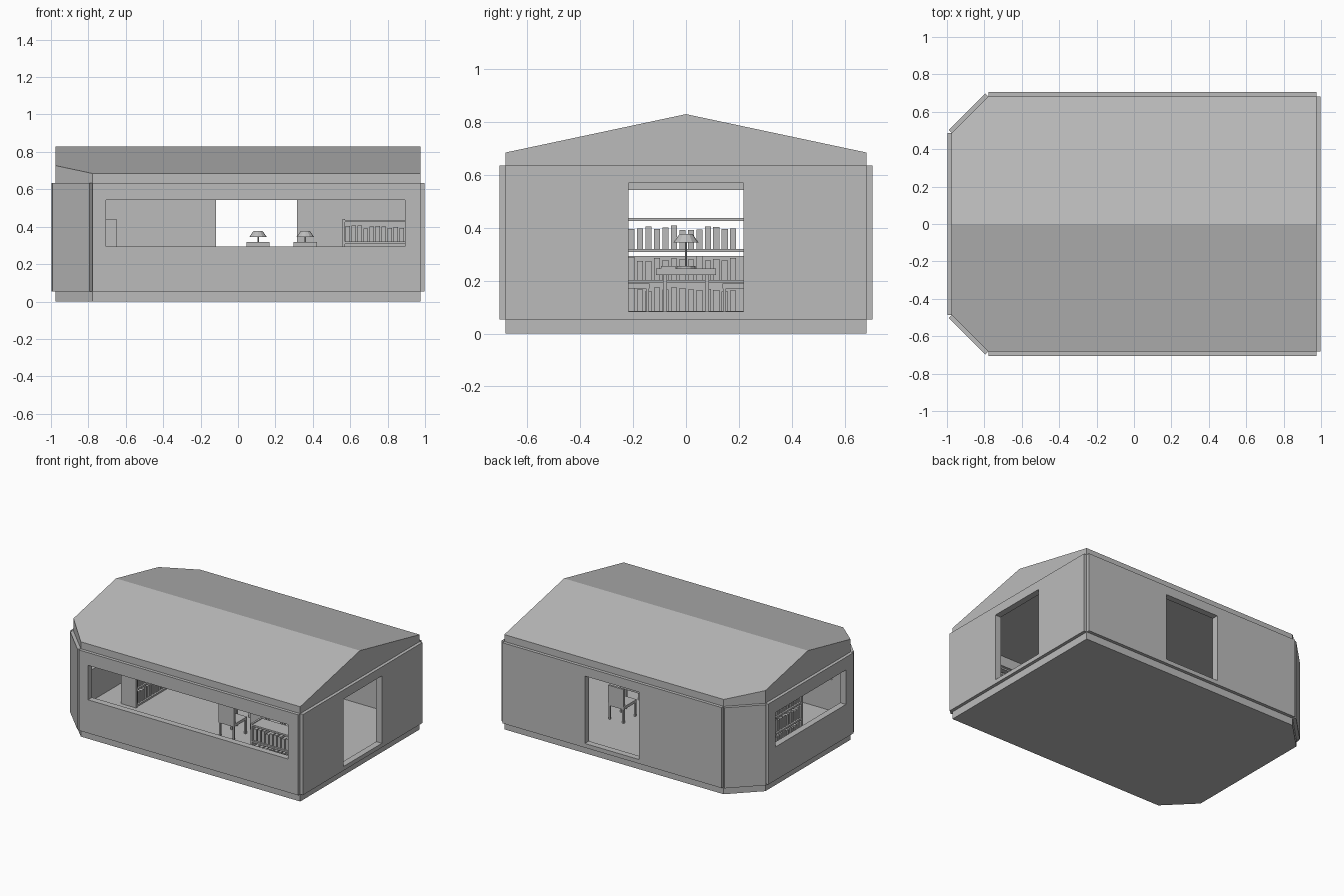
import bpy, bmesh, math, random
from mathutils import Vector, Matrix

if "Cube" in bpy.data.objects:
    bpy.data.objects.remove(bpy.data.objects["Cube"])

random.seed(4)
GREY = bpy.data.materials.new("plain grey")
GREY.diffuse_color = (0.5, 0.5, 0.5, 1)
GREY.use_nodes = True
GREY.node_tree.nodes["Principled BSDF"].inputs["Base Color"].default_value = GREY.diffuse_color


def finish(name, bm):
    bmesh.ops.recalc_face_normals(bm, faces=bm.faces[:])
    me = bpy.data.meshes.new(name)
    bm.to_mesh(me)
    bm.free()
    me.materials.append(GREY)
    ob = bpy.data.objects.new(name, me)
    bpy.context.collection.objects.link(ob)
    return ob


def box(bm, x0, x1, y0, y1, z0, z1):
    m = Matrix.Translation(((x0 + x1) / 2, (y0 + y1) / 2, (z0 + z1) / 2))
    m = m @ Matrix.Diagonal((x1 - x0, y1 - y0, z1 - z0, 1))
    return bmesh.ops.create_cube(bm, size=1, matrix=m)["verts"]


def cone(bm, x, y, z0, z1, r0, r1, sides=12):
    bmesh.ops.create_cone(bm, cap_ends=True, segments=sides, radius1=r0, radius2=r1,
                          depth=z1 - z0, matrix=Matrix.Translation((x, y, (z0 + z1) / 2)))


def extrude(bm, faces, vec):
    new = bmesh.ops.extrude_face_region(bm, geom=faces, use_keep_orig=True)["geom"]
    bmesh.ops.translate(bm, vec=vec, verts=[g for g in new if isinstance(g, bmesh.types.BMVert)])


# Plan outline shared by the floor, the walls and the roof
X, Y, CUT = 0.975, 0.682, 0.196
PLAN = [(X, -Y), (X, Y), (-X + CUT, Y), (-X, Y - CUT), (-X, -Y + CUT), (-X + CUT, -Y)]
FLOOR, WALL0, WALL1, T = 0.07, 0.053, 0.635, 0.046

# Floor slab
bm = bmesh.new()
f = bm.faces.new([bm.verts.new((x, y, 0)) for x, y in PLAN])
extrude(bm, [f], (0, 0, FLOOR))
finish("floor_slab", bm)

# Gabled roof: a prism whose two corners are cut off
bm = bmesh.new()
gable = [(-Y, 0.615), (Y, 0.615), (Y, 0.685), (0, 0.83), (-Y, 0.685)]
f = bm.faces.new([bm.verts.new((-X, y, z)) for y, z in gable])
extrude(bm, [f], (2 * X, 0, 0))
for s in (1, -1):
    cut = bmesh.ops.bisect_plane(bm, geom=bm.verts[:] + bm.edges[:] + bm.faces[:],
                                 plane_co=(-X + CUT, s * Y, 0), plane_no=(-1, s, 0),
                                 clear_outer=True)["geom_cut"]
    bmesh.ops.contextual_create(bm, geom=[e for e in cut if isinstance(e, bmesh.types.BMEdge)])
finish("roof", bm)


# Walls stand centred on the plan edges, optionally with an opening
def wall(name, a, b, hole=None):
    a, b = Vector((*a, 0)), Vector((*b, 0))
    d = (b - a).normalized()
    n = Vector((d.y, -d.x, 0))
    length = (b - a).length
    bm = bmesh.new()

    def ring(s0, s1, z0, z1):
        return [bm.verts.new(a + d * s - n * T / 2 + Vector((0, 0, z)))
                for s, z in ((s0, z0), (s1, z0), (s1, z1), (s0, z1))]
    outer = ring(0, length, WALL0, WALL1)
    if hole:
        inner = ring(*hole)
        faces = [bm.faces.new((outer[i], outer[(i + 1) % 4], inner[(i + 1) % 4], inner[i]))
                 for i in range(4)]
    else:
        faces = [bm.faces.new(outer)]
    extrude(bm, faces, n * T)
    ob = finish(name, bm)
    # merge the flat faces around the opening
    mod = ob.modifiers.new("flat", "DECIMATE")
    mod.decimate_type = "DISSOLVE"
    mod.angle_limit = math.radians(1)


DOOR, WIN = (0.083, 0.57), (0.294, 0.543)
wall("right_wall", PLAN[0], PLAN[1], (Y - 0.218, Y + 0.218, *DOOR))
wall("back_wall", PLAN[1], PLAN[2], (X - 0.315, X + 0.118, *DOOR))
wall("back_corner_wall", PLAN[2], PLAN[3])
side = 2 * (Y - CUT)
wall("left_wall", PLAN[3], PLAN[4], (0.085, side - 0.085, *WIN))
wall("front_corner_wall", PLAN[4], PLAN[5])
wall("front_wall", PLAN[5], PLAN[0], (-0.705 + X - CUT, 0.892 + X - CUT, *WIN))


# Open-backed bookshelf, built along x and then turned into place
def bookshelf(name, length, place):
    depth, pitch, h = 0.12, 0.117, 0.012
    bm, books = bmesh.new(), bmesh.new()
    for x in (0, length - 0.014):
        box(bm, x, x + 0.014, 0, depth, FLOOR, 0.442)
    for i in range(4):
        top = 0.086 + i * pitch
        box(bm, 0.014, length - 0.014, 0, depth, top - h, top)
        x = 0.018
        while i < 3 and x < length - 0.042:
            box(books, x, x + 0.023, 0.012, depth - 0.012, top, top + random.uniform(0.07, 0.09))
            x += 0.032
    for part, mesh in (("frame", bm), ("books", books)):
        bmesh.ops.transform(mesh, matrix=place, verts=mesh.verts[:])
        finish(f"{name}_{part}", mesh)


bookshelf("front_bookshelf", 0.39, Matrix.Translation((0.558, -0.655, 0)))
bookshelf("left_bookshelf", 0.47,
          Matrix.Translation((-0.65, -0.235, 0)) @ Matrix.Rotation(math.pi / 2, 4, "Z"))


# Reading places: table, lamp, open book and two chairs
def legs(bm, x, y, dx, dy, r, top):
    for sx in (-1, 1):
        for sy in (-1, 1):
            cx, cy = x + sx * dx, y + sy * dy
            box(bm, cx - r, cx + r, cy - r, cy + r, FLOOR, top)


for i, cx in enumerate((0.107, 0.36), 1):
    bm = bmesh.new()
    box(bm, cx - 0.085, cx + 0.085, -0.113, 0.113, 0.222, 0.247)
    legs(bm, cx, 0, 0.065, 0.079, 0.008, 0.222)
    finish(f"table_{i}", bm)

    bm = bmesh.new()
    cone(bm, cx, 0, 0.247, 0.256, 0.035, 0.035)
    cone(bm, cx, 0, 0.256, 0.347, 0.004, 0.004, 8)
    cone(bm, cx, 0, 0.345, 0.376, 0.047, 0.025)
    finish(f"lamp_{i}", bm)

    bm = bmesh.new()
    box(bm, cx + 0.04, cx + 0.08, -0.095, -0.04, 0.247, 0.256)
    finish(f"table_book_{i}", bm)

    for s, label in ((-1, "front"), (1, "back")):
        bm = bmesh.new()
        box(bm, cx - 0.062, cx + 0.062, *sorted((s * 0.138, s * 0.285)), 0.17, 0.19)
        box(bm, cx - 0.062, cx + 0.062, *sorted((s * 0.272, s * 0.287)), 0.19, 0.317)
        legs(bm, cx, s * 0.212, 0.055, 0.066, 0.006, 0.17)
        finish(f"{label}_chair_{i}", bm)
